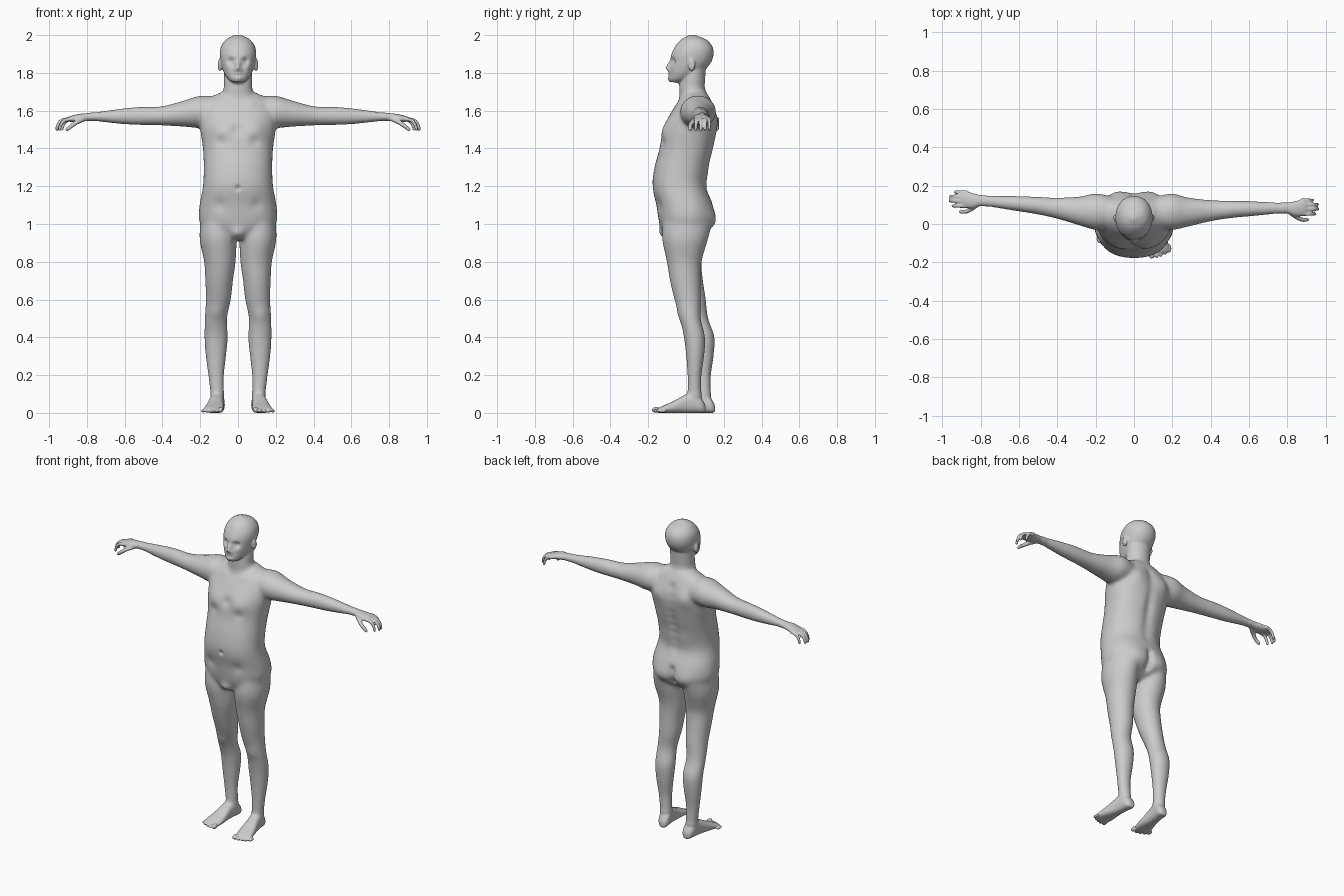
import bpy, bmesh, math
from mathutils import Vector, Matrix

cube = bpy.data.objects.get("Cube")
if cube:
    bpy.data.objects.remove(cube)

VOXEL = 0.005
Y, Z = Vector((0, 1, 0)), Vector((0, 0, 1))
bm = bmesh.new()


def refine(rows, steps=4):
    """Catmull-Rom interpolation of a list of number rows."""
    out = []
    for i in range(len(rows) - 1):
        a, b, c, d = (rows[min(max(j, 0), len(rows) - 1)] for j in range(i - 1, i + 3))
        for k in range(steps):
            t = k / steps
            out.append([q + t / 2 * (r - p + t * (2*p - 5*q + 4*r - s + t * (3*q - p - 3*r + s)))
                        for p, q, r, s in zip(a, b, c, d)])
    return out + [list(rows[-1])]


def loft(rings, power=1.0, sides=32):
    """Closed skin over (centre, u, v) rings."""
    loops = []
    for c, u, v in rings:
        loop = []
        for k in range(sides):
            a = math.tau * k / sides
            co, si = math.cos(a), math.sin(a)
            loop.append(bm.verts.new(c + u * math.copysign(abs(co) ** power, co)
                                     + v * math.copysign(abs(si) ** power, si)))
        loops.append(loop)
    for lo, hi in zip(loops, loops[1:]):
        for k in range(sides):
            n = (k + 1) % sides
            bm.faces.new((lo[k], lo[n], hi[n], hi[k]))
    bm.faces.new(loops[0][::-1])
    bm.faces.new(loops[-1])


def column(rows, side=1, shift=lambda z: 0, power=1.0):
    """Upright loft from rows of z, centre x, half width, front y, back y."""
    loft([(Vector((side * x, (f + b) / 2 + shift(z), z)), Vector((w, 0, 0)), Y * (b - f) / 2)
          for z, x, w, f, b in refine(rows)], power)


def tube(points, r):
    pts = [Vector(p) for p in refine(points)]
    rings = []
    for i, p in enumerate(pts):
        t = (pts[min(i + 1, len(pts) - 1)] - pts[max(i - 1, 0)]).normalized()
        u = t.cross(Z).normalized()
        s = r * (1 - 0.25 * i / len(pts))
        rings.append((p, u * s, t.cross(u) * s))
    loft(rings, sides=12)
    ball(pts[-1], (r * 0.75,) * 3)


def ball(centre, radii):
    bmesh.ops.create_uvsphere(bm, u_segments=16, v_segments=10, radius=1,
                              matrix=Matrix.Translation(centre) @ Matrix.Diagonal((*radii, 1)))


# Torso
column([(.92, 0, .07, -.1, .05), (.97, 0, .17, -.13, .12), (1.02, 0, .207, -.145, .148),
        (1.1, 0, .204, -.157, .142), (1.2, 0, .186, -.178, .108), (1.3, 0, .182, -.167, .122),
        (1.4, 0, .186, -.14, .147), (1.5, 0, .2, -.12, .165), (1.58, 0, .2, -.085, .16),
        (1.65, 0, .17, -.04, .135), (1.695, 0, .1, 0, .11)], power=.88)
# Neck and head
column([(1.6, 0, .11, -.05, .13), (1.68, 0, .088, -.035, .115), (1.72, 0, .076, -.037, .1),
        (1.82, 0, .075, -.02, .105)])
column([(1.75, 0, .03, -.082, -.02), (1.765, 0, .05, -.09, .02), (1.79, 0, .069, -.09, .07),
        (1.82, 0, .082, -.086, .105), (1.86, 0, .092, -.083, .135), (1.9, 0, .097, -.077, .146),
        (1.94, 0, .09, -.058, .14), (1.975, 0, .066, -.028, .11), (1.994, 0, .033, .005, .065),
        (2.002, 0, .01, .025, .045)], power=.95)

for side in (1, -1):
    # Right arm and right leg sit slightly further back
    arm_y = lambda x: 0 if side > 0 else .065 * max(0, x - .2)
    leg_y = lambda z: 0 if side > 0 else max(0, min(.05, .13 * (.8 - z)))

    # Ear
    ball((side * .096, .03, 1.842), (.012, .019, .034))

    # Arm running into the palm: x, y, z, half depth, half height
    arm = [(.12, .06, 1.6, .08, .075), (.2, .064, 1.594, .096, .086), (.28, .062, 1.585, .077, .071),
           (.41, .07, 1.572, .055, .051), (.52, .077, 1.572, .046, .049), (.62, .08, 1.57, .04, .042),
           (.755, .083, 1.568, .031, .025), (.8, .083, 1.566, .029, .021), (.84, .08, 1.562, .04, .021),
           (.88, .085, 1.557, .043, .017), (.9, .086, 1.555, .036, .012)]
    loft([(Vector((side * x, y + arm_y(x), z)), Y * d, Z * h) for x, y, z, d, h in refine(arm)])

    # Fingers and thumb
    for y, reach in ((.052, .945), (.078, .96), (.102, .957), (.124, .932)):
        path = [(.87, y, 1.557), (reach - .03, y, 1.55), (reach - .008, y, 1.527), (reach, y, 1.5)]
        tube([(side * a, b + arm_y(.85), c) for a, b, c in path], .0115)
    path = [(.81, .065, 1.558), (.85, .035, 1.54), (.88, .022, 1.52), (.905, .023, 1.5)]
    tube([(side * a, b + arm_y(.85), c) for a, b, c in path], .014)

    # Leg
    column([(1.02, .11, .088, -.12, .12), (.92, .106, .098, -.127, .115), (.8, .096, .084, -.102, .083),
            (.7, .1, .074, -.086, .078), (.6, .104, .067, -.062, .08), (.5, .117, .06, -.033, .079),
            (.4, .116, .063, -.012, .102), (.3, .117, .055, 0, .097), (.2, .116, .043, .007, .083),
            (.12, .111, .038, .008, .083), (.05, .108, .034, .01, .085)], side, leg_y)

    # Foot from heel to ball: distance, half width, height
    heel = .103 + leg_y(0)
    foot = [(0, .018, .04), (.02, .034, .075), (.06, .037, .11), (.11, .039, .095),
            (.17, .048, .062), (.22, .053, .04), (.25, .048, .026)]
    loft([(Vector((side * (.102 + .12 * t), heel - t, h / 2)), Vector((w, 0, 0)), Z * h / 2)
          for t, w, h in refine(foot)], .8)

    # Toes, big one on the inside
    for i in range(5):
        size = .016 if i == 0 else .0115 - .0005 * i
        ball((side * (.092 + .0225 * i + .004 * (i > 0)), heel - .262 + .002 * i * i, size),
             (size, .024, size))

# Fuse the parts into one skin
rough = bpy.data.meshes.new("rough_body")
bmesh.ops.recalc_face_normals(bm, faces=bm.faces)
bm.to_mesh(rough)
bm.free()
body = bpy.data.objects.new("body", rough)
bpy.context.collection.objects.link(body)
fuse = body.modifiers.new("fuse", "REMESH")
fuse.mode = "VOXEL"
fuse.voxel_size = VOXEL
skin = bpy.data.meshes.new_from_object(body.evaluated_get(bpy.context.evaluated_depsgraph_get()))
body.modifiers.clear()
body.data = skin
skin.name = "body"
bpy.data.meshes.remove(rough)

# Blend the joints, keeping hands, feet and head crisp
bm = bmesh.new()
bm.from_mesh(skin)


def relax(verts, times):
    for _ in range(times):
        bmesh.ops.smooth_vert(bm, verts=verts, factor=.5, use_axis_x=True, use_axis_y=True, use_axis_z=True)


relax([v for v in bm.verts if abs(v.co.x) < .77 and .1 < v.co.z < 1.75], 40)
relax(bm.verts[:], 3)


def press(x, y, z, radius, push):
    """Soft push along y, or along x for ears, on both sides of the body."""
    for sx in {x, -x}:
        c = Vector((sx, y, z))
        for v in bm.verts:
            if abs(v.co.z - z) < 2.5 * radius and abs(v.co.x - sx) < 2.5 * radius:
                v.co.y += push * math.exp(-(v.co - c).length_squared / radius ** 2)


# Face
for stroke in ((.036, -.072, 1.86, .019, .02), (.034, -.064, 1.858, .012, -.008),
               (.03, -.08, 1.882, .018, -.005), (0, -.084, 1.85, .014, -.012),
               (0, -.089, 1.835, .012, -.012), (0, -.09, 1.822, .013, -.02),
               (.014, -.086, 1.816, .009, -.009), (.012, -.09, 1.794, .012, -.005),
               (.012, -.09, 1.778, .011, -.005), (0, -.094, 1.786, .006, .006),
               (.012, -.094, 1.786, .006, .007), (.022, -.09, 1.786, .006, .006),
               (0, -.09, 1.76, .018, -.005), (.05, -.065, 1.83, .022, -.005),
               (.106, .028, 1.842, .011, .01)):
    press(*stroke)

# Chest, belly and groin
for stroke in ((.09, -.11, 1.5, .06, -.014), (.09, -.125, 1.435, .03, .008),
               (0, -.12, 1.5, .03, .01), (.07, -.05, 1.655, .03, -.006),
               (0, -.178, 1.19, .013, .013), (.1, -.15, 1.1, .035, .008),
               (0, -.11, .95, .035, -.022), (.115, -.02, .52, .04, -.007)):
    press(*stroke)

# Back and buttocks
for k in range(9):
    press(0, .14, 1.2 + .05 * k, .03, -.012)
for k in range(5):
    press(0, .13, .95 + .03 * k, .022, -.022)
for stroke in ((.1, .155, 1.55, .055, .014), (.09, .14, 1.01, .07, .018), (.06, .11, 1.25, .05, .005)):
    press(*stroke)

relax(bm.verts[:], 2)
bm.to_mesh(skin)
bm.free()
skin.shade_smooth()

# Plain grey skin
grey = bpy.data.materials.new("plain_grey")
grey.use_nodes = True
colour = (.6, .6, .6, 1)
grey.diffuse_color = colour
grey.node_tree.nodes["Principled BSDF"].inputs["Base Color"].default_value = colour
skin.materials.clear()
skin.materials.append(grey)
